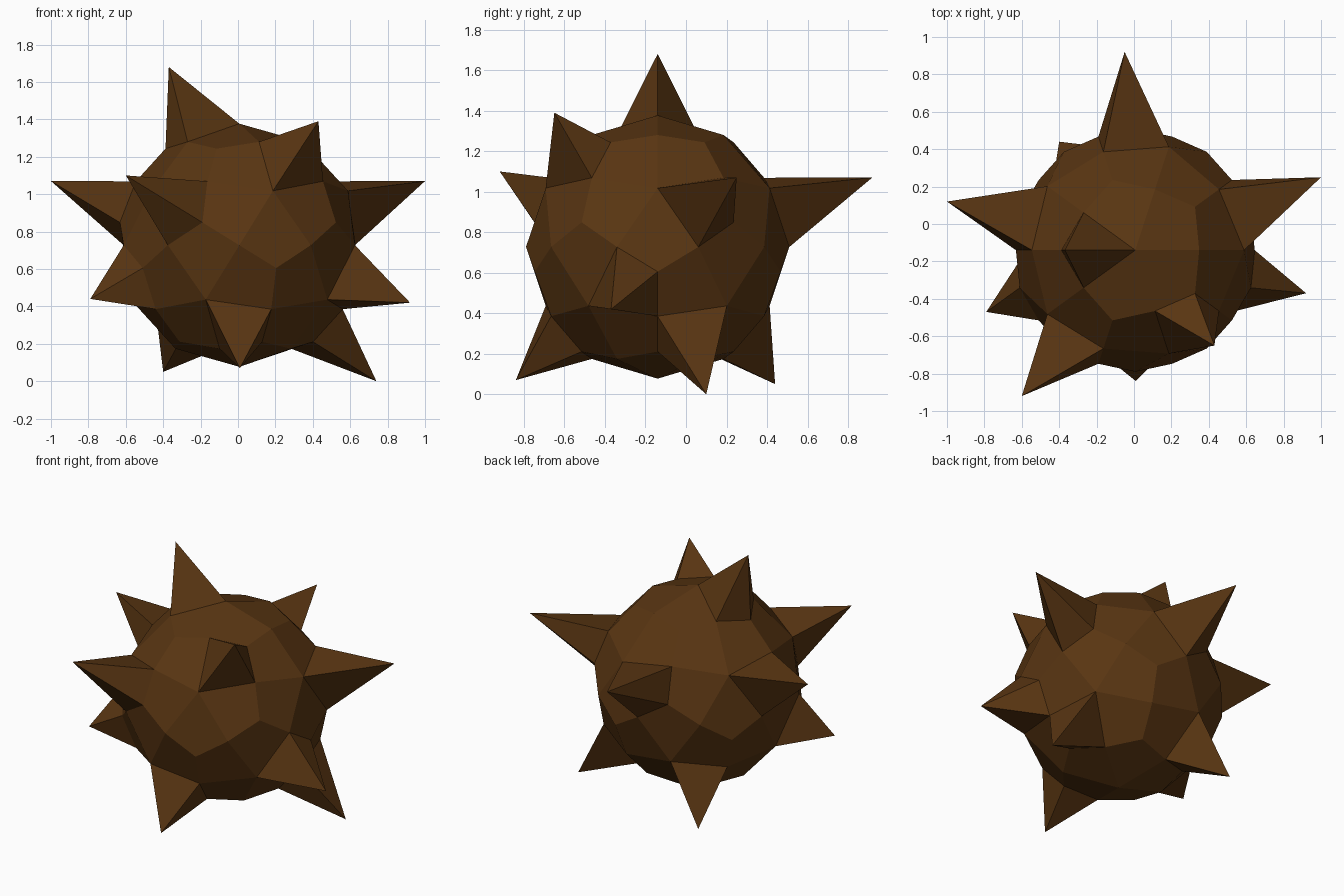
import bpy, bmesh
from mathutils import Vector

if "Cube" in bpy.data.objects:
    bpy.data.objects.remove(bpy.data.objects["Cube"])

CENTRE = Vector((0.007, -0.14, 0.727))
R = 0.65

brown = bpy.data.materials.new("dark brown")
brown.diffuse_color = (0.1, 0.036, 0.006, 1)
brown.use_nodes = True
brown.node_tree.nodes["Principled BSDF"].inputs["Base Color"].default_value = brown.diffuse_color

# Ball: each icosahedron triangle split into three kites, pushed onto a sphere
ico = bmesh.new()
bmesh.ops.create_icosphere(ico, subdivisions=1, radius=1)
bm = bmesh.new()
for f in ico.faces:
    v = [w.co.copy() for w in f.verts]
    mid = sum(v, Vector())
    for i in range(3):
        kite = (v[i], v[i] + v[(i + 1) % 3], mid, v[i] + v[i - 1])
        bm.faces.new([bm.verts.new(p.normalized() * R) for p in kite])
ico.free()
bmesh.ops.remove_doubles(bm, verts=bm.verts[:], dist=0.001)
bmesh.ops.recalc_face_normals(bm, faces=bm.faces[:])

# Spikes: the kite under each tip is poked and its middle pulled out to the tip
tips = [(-0.37, -0.14, 1.68), (0.43, -0.65, 1.39), (-0.60, -0.92, 1.10),
        (-1.00, 0.12, 1.07), (1.00, 0.25, 1.07), (-0.05, 0.92, 1.07),
        (-0.79, -0.47, 0.44), (0.92, -0.37, 0.42), (0.74, 0.10, 0.00),
        (-0.40, 0.44, 0.05), (0.01, -0.84, 0.07)]
kites = bm.faces[:]
targets = []
for t in tips:
    d = Vector(t) - CENTRE
    face = max(kites, key=lambda f: f.calc_center_median().normalized().dot(d))
    kites.remove(face)
    targets.append((face, d))
for face, d in targets:
    bmesh.ops.poke(bm, faces=[face])["verts"][0].co = d

bmesh.ops.translate(bm, verts=bm.verts[:], vec=CENTRE)
mesh = bpy.data.meshes.new("spiky_ball")
bm.to_mesh(mesh)
bm.free()
mesh.materials.append(brown)
bpy.context.collection.objects.link(bpy.data.objects.new("spiky_ball", mesh))
